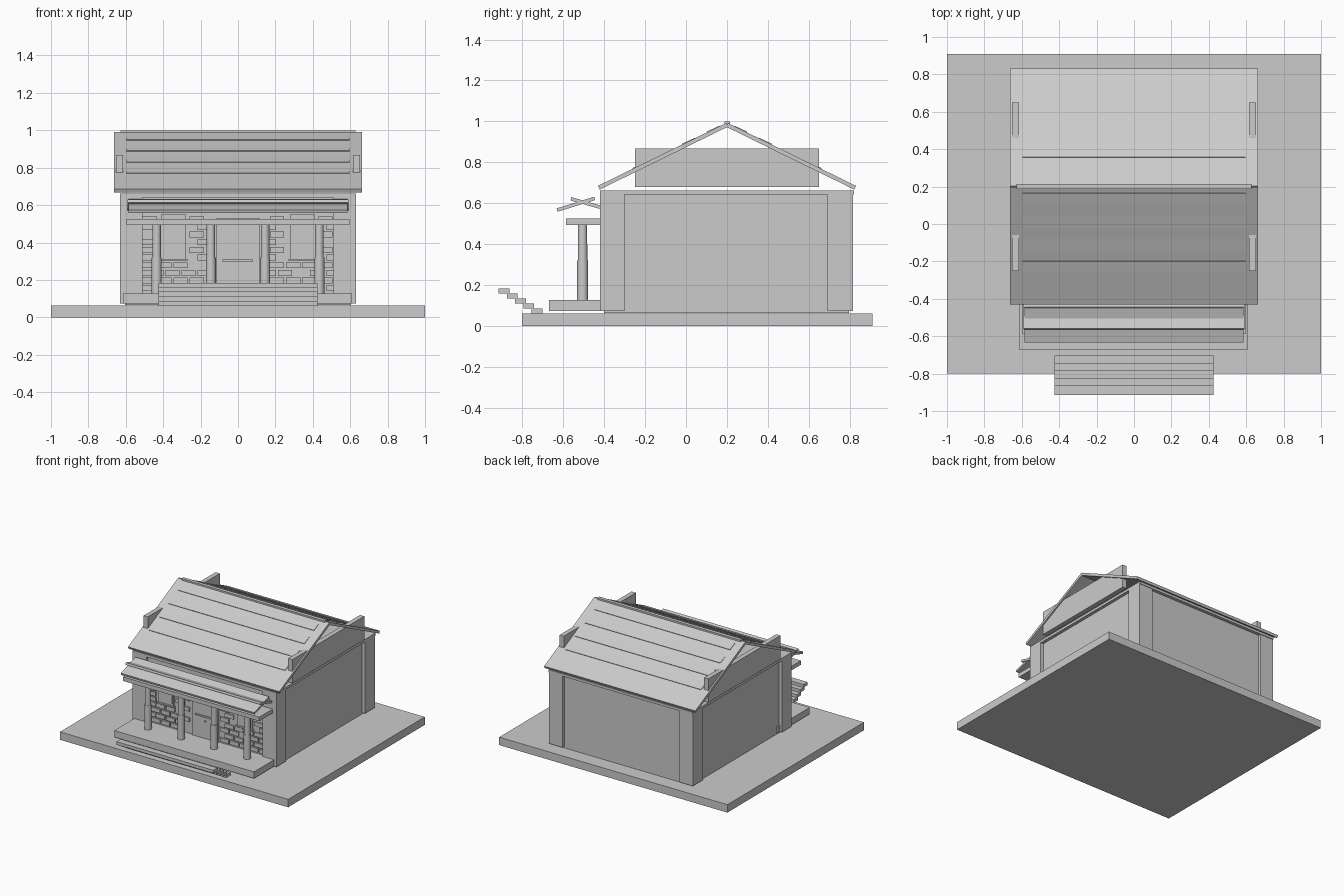
import bpy, bmesh, random
from mathutils import Vector, Matrix

cube = bpy.data.objects.get("Cube")
if cube:
    bpy.data.objects.remove(cube, do_unlink=True)

grey = bpy.data.materials.new("plain grey")
grey.use_nodes = True
COLOUR = (0.6, 0.6, 0.6, 1)
grey.diffuse_color = COLOUR
grey.node_tree.nodes["Principled BSDF"].inputs["Base Color"].default_value = COLOUR


def finish(name, bm):
    bmesh.ops.recalc_face_normals(bm, faces=bm.faces)
    mesh = bpy.data.meshes.new(name)
    bm.to_mesh(mesh)
    bm.free()
    mesh.materials.append(grey)
    obj = bpy.data.objects.new(name, mesh)
    bpy.context.collection.objects.link(obj)
    return obj


def add_box(bm, x, y, z):
    """Box from three (low, high) ranges."""
    lo, hi = Vector((x[0], y[0], z[0])), Vector((x[1], y[1], z[1]))
    matrix = Matrix.Translation((lo + hi) / 2) @ Matrix.Diagonal((*(hi - lo), 1))
    bmesh.ops.create_cube(bm, size=1, matrix=matrix)


def box(name, x, y, z):
    bm = bmesh.new()
    add_box(bm, x, y, z)
    return finish(name, bm)


def slab(name, half, start, end, thick):
    """Sloping board centred on a line in the y-z plane."""
    a, b = Vector((0, *start)), Vector((0, *end))
    along = (b - a).normalized()
    side = Vector((0, -along.z, along.y)) * thick / 2
    bm = bmesh.new()
    ring = [bm.verts.new(p + Vector((-half, 0, 0)))
            for p in (a - side, b - side, b + side, a + side)]
    face = bm.faces.new(ring)
    out = bmesh.ops.extrude_face_region(bm, geom=[face])
    verts = [v for v in out["geom"] if isinstance(v, bmesh.types.BMVert)]
    bmesh.ops.translate(bm, verts=verts, vec=(2 * half, 0, 0))
    return finish(name, bm)


# Ground and house shell
box("ground_slab", (-1, 1), (-0.8, 0.91), (0, 0.063))
box("house_walls", (-0.605, 0.605), (-0.4, 0.795), (0.065, 0.645))
box("ceiling_slab", (-0.63, 0.63), (-0.42, 0.82), (0.642, 0.662))
for side, s in (("left", 1), ("right", -1)):
    x = sorted((s * 0.51, s * 0.63))
    box(f"front_{side}_corner_pillar", x, (-0.42, -0.3), (0.075, 0.645))
    box(f"back_{side}_corner_pillar", x, (0.69, 0.815), (0.075, 0.645))
    # Gable panel that pokes through both roof slopes
    box(f"{side}_gable_panel", sorted((s * 0.615, s * 0.652)), (-0.25, 0.65), (0.68, 0.867))

# Main roof with rows of shingles lying just proud of it
RIDGE_Y, RIDGE_Z, SLOPE = 0.2, 0.983, 0.49
for side, s in (("front", -1), ("back", 1)):
    slab(f"{side}_roof", 0.663, (RIDGE_Y + s * 0.626, RIDGE_Z - 0.626 * SLOPE),
         (RIDGE_Y, RIDGE_Z), 0.02)
    for i in range(4):
        d = 0.035 + 0.121 * i
        slab(f"{side}_shingle_row_{i + 1}", 0.595,
             (RIDGE_Y + s * (d + 0.063), RIDGE_Z + 0.0125 - (d + 0.063) * SLOPE),
             (RIDGE_Y + s * d, RIDGE_Z + 0.0105 - d * SLOPE), 0.006)
box("ridge_cap", (-0.628, 0.628), (0.187, 0.214), (0.983, 1.0))

# Porch
box("porch_platform", (-0.615, 0.61), (-0.67, -0.272), (0.075, 0.127))
box("porch_beam", (-0.597, 0.597), (-0.587, -0.4), (0.493, 0.525))
slab("porch_roof_front", 0.585, (-0.63, 0.567), (-0.446, 0.624), 0.017)
slab("porch_roof_back", 0.592, (-0.562, 0.622), (-0.405, 0.577), 0.017)
for i in range(4):
    bm = bmesh.new()
    for radius, low, high in ((0.027, 0.12, 0.32), (0.023, 0.32, 0.5)):
        bmesh.ops.create_cone(bm, cap_ends=True, segments=20, radius1=radius,
                              radius2=radius * 0.97, depth=high - low,
                              matrix=Matrix.Translation((-0.435 + 0.29 * i, -0.505, (low + high) / 2)))
    column = finish(f"porch_column_{i + 1}", bm)
    bpy.ops.object.select_all(action="DESELECT")
    column.select_set(True)
    bpy.context.view_layer.objects.active = column
    bpy.ops.object.shade_smooth_by_angle()

# Floating steps, rising outwards
for i in range(5):
    y, z = -0.728 - 0.0403 * i, 0.061 + 0.0245 * i
    box(f"step_{i + 1}", (-0.425, 0.425), (y - 0.026, y + 0.026), (z, z + 0.0245))

# Door and windows
box("door", (-0.115, 0.115), (-0.409, -0.395), (0.127, 0.53))
box("door_panel", (-0.06, 0.07), (-0.414, -0.395), (0.33, 0.52))
box("door_rail", (-0.085, 0.08), (-0.42, -0.395), (0.298, 0.308))
box("door_knob", (-0.005, 0.005), (-0.417, -0.395), (0.26, 0.27))
for side, x in (("left", 0.345), ("right", -0.345)):
    box(f"{side}_window_frame", (x - 0.068, x + 0.068), (-0.409, -0.395), (0.31, 0.55))
    box(f"{side}_window_pane", (x - 0.055, x + 0.055), (-0.414, -0.395), (0.325, 0.54))
    box(f"{side}_window_sill", (x - 0.075, x + 0.075), (-0.42, -0.395), (0.3, 0.311))

# Staggered wall bricks around the openings
random.seed(4)
bm = bmesh.new()
for row in range(10):
    z = 0.14 + 0.041 * row
    for col in range(13):
        a = max(-0.51, -0.56 + 0.086 * col + 0.043 * (row % 2))
        b = min(0.51, a + 0.076)
        in_door = b > -0.12 and a < 0.12
        in_window = z > 0.27 and any(b > x - 0.075 and a < x + 0.075 for x in (-0.345, 0.345))
        if b - a < 0.02 or in_door or in_window or random.random() < 0.1:
            continue
        add_box(bm, (a, b), (-0.411, -0.395), (z, z + 0.031))
finish("wall_bricks", bm)
